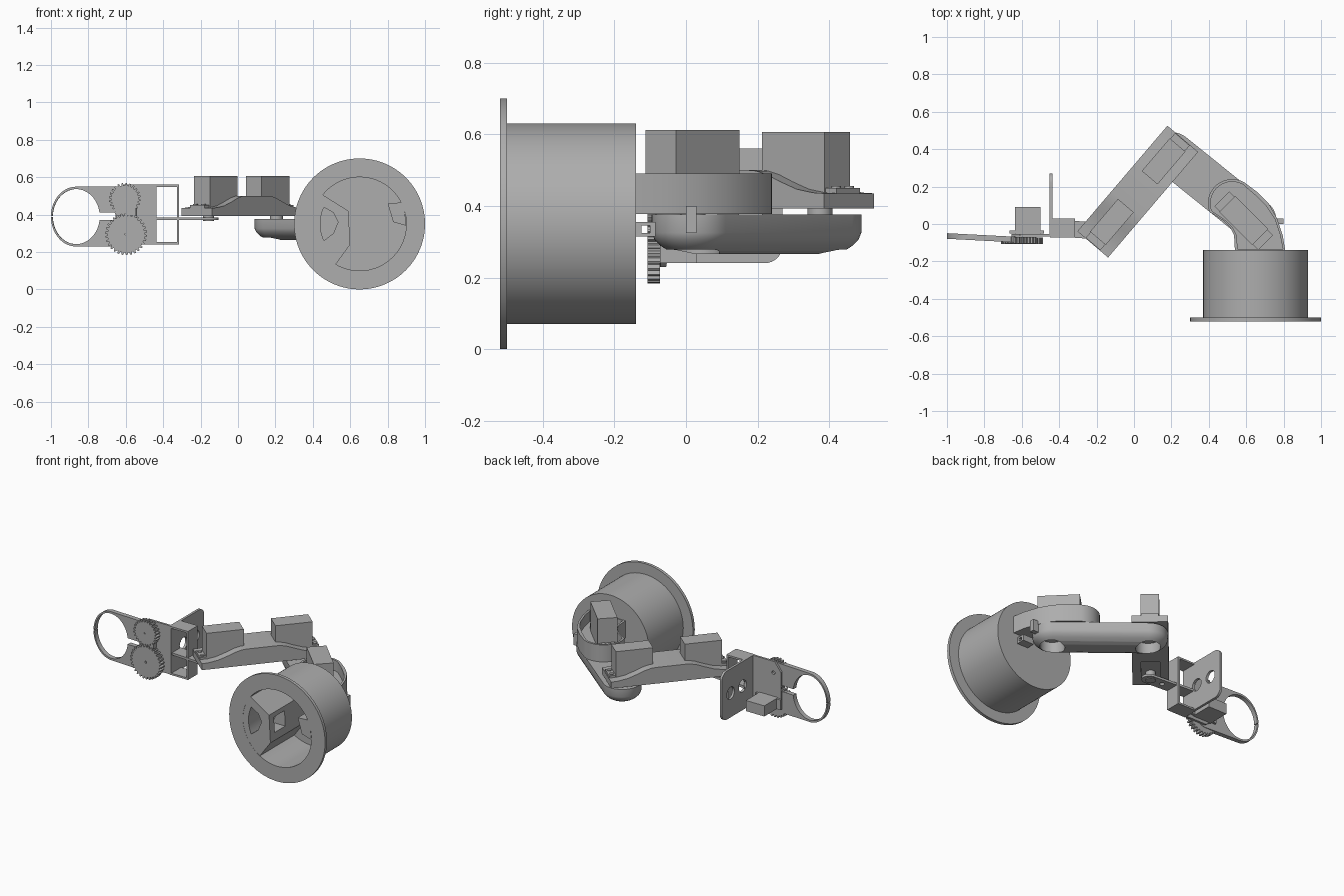
import bpy, bmesh, math
from mathutils import Matrix, Vector

if "Cube" in bpy.data.objects:
    bpy.data.objects.remove(bpy.data.objects["Cube"])

grey = bpy.data.materials.new("plain grey")
grey.use_nodes = True
grey.diffuse_color = (0.42, 0.42, 0.42, 1)
grey.node_tree.nodes["Principled BSDF"].inputs["Base Color"].default_value = (0.42, 0.42, 0.42, 1)


# ---- helpers ----
def loft(name, layers, axis="z"):
    """Skin a stack of (outline, height) layers and cap both ends."""
    bm = bmesh.new()
    rings = []
    for pts, h in layers:
        rings.append([bm.verts.new((a, b, h) if axis == "z" else (a, h, b)) for a, b in pts])
    n = len(rings[0])
    for lo, hi in zip(rings, rings[1:]):
        for i in range(n):
            j = (i + 1) % n
            bm.faces.new((lo[i], lo[j], hi[j], hi[i]))
    bm.faces.new(rings[0])
    bm.faces.new(rings[-1])
    bmesh.ops.recalc_face_normals(bm, faces=bm.faces)
    mesh = bpy.data.meshes.new(name)
    bm.to_mesh(mesh)
    bm.free()
    mesh.materials.append(grey)
    ob = bpy.data.objects.new(name, mesh)
    bpy.context.scene.collection.objects.link(ob)
    return ob


def prism(name, pts, lo, hi, axis="z"):
    return loft(name, [(pts, lo), (pts, hi)], axis)


def rect(a0, a1, b0, b1):
    return [(a0, b0), (a1, b0), (a1, b1), (a0, b1)]


def arc(c, r, start, end, n, rb=None):
    out = []
    for i in range(n + 1):
        t = math.radians(start + (end - start) * i / n)
        out.append((c[0] + r * math.cos(t), c[1] + (rb or r) * math.sin(t)))
    return out


def circle(c, r, n=48, rb=None):
    return arc(c, r, 0, 360, n, rb)[:-1]


def stadium(c1, c2, r, n=20):
    a = math.degrees(math.atan2(c2[1] - c1[1], c2[0] - c1[0]))
    return arc(c2, r, a - 90, a + 90, n) + arc(c1, r, a + 90, a + 270, n)


def turned(pts, c, angle):
    ca, sa = math.cos(angle), math.sin(angle)
    return [(c[0] + u * ca - v * sa, c[1] + u * sa + v * ca) for u, v in pts]


def cut(ob, *cutters):
    for tool in cutters:
        tool.hide_render = True
        mod = ob.modifiers.new("cut", "BOOLEAN")
        mod.operation, mod.solver, mod.object = "DIFFERENCE", "EXACT", tool
        bpy.context.view_layer.objects.active = ob
        bpy.ops.object.modifier_apply(modifier=mod.name)
        bpy.data.objects.remove(tool)
    return ob


def servo(name, c, angle, z0, z1, length, width):
    """Motor body with mounting ears and four screws."""
    half = length / 2
    prism(name + "_body", turned(rect(-half, half, -width / 2, width / 2), c, angle), z0, z1)
    ear = half + 0.04
    prism(name + "_ears", turned(rect(-ear, ear, -width / 2 + .004, width / 2 - .004), c, angle), z0, .45)
    for u in (-1, 1):
        for v in (-1, 1):
            spot = turned([(u * (half + .02), v * .028)], c, angle)[0]
            prism(name + "_screw", circle(spot, .013, 16), .445, .456)


def gear(name, c, r, teeth, lo, hi):
    pts = []
    for i in range(teeth):
        for k, rad in ((0, r - .013), (.3, r - .013), (.45, r), (.8, r)):
            t = 2 * math.pi * (i + k) / teeth
            pts.append((c[0] + rad * math.cos(t), c[1] + rad * math.sin(t)))
    ob = prism(name, pts, lo, hi, "y")
    return cut(ob, prism("bore", circle(c, .007, 12), lo - .1, hi + .1, "y"))


# ---- base drum, hollow from the front ----
hub = (.65, .35)
profile = [(.25, -.16), (.25, -.52), (.35, -.52), (.35, -.50), (.28, -.50), (.28, -.14)]
loft("base_drum", [(circle(hub, r, 96), y) for r, y in profile], "y")

wedge = [(.52, .13), (.60, .24), (.59, .42), (.43, .52)] + arc(hub, .252, 142, 240, 20)
pocket = arc(hub, .21, 155, 205, 12) + [(.51, .30), (.535, .36), (.51, .41)]
cut(prism("base_motor_housing", wedge, -.519, -.155, "y"),
    prism("pocket", pocket, -.6, -.2, "y"),
    prism("window", rect(.49, .65, -.47, -.36), .29, .39))
prism("base_wire_block", [(.80, .46), (.885, .465), (.90, .34), (.83, .36)], -.519, -.155, "y")

# ---- shoulder motor tray on the back of the drum ----
def tray_outline(d):
    left = [(.54 + d, -.15), (.535 + d, -.06), (.515 + d, -.02), (.475 + d, .02)]
    head = arc((.525, .11), .13 - d, 200, 60, 18)
    right = [(.66 - d, .17 - d), (.72 - d, .11 - d), (.765 - d, .03), (.795 - d, -.06), (.81 - d, -.15)]
    return left + head + right


cut(prism("shoulder_tray", tray_outline(0), .378, .49),
    prism("recess", [(x, max(y, -.135)) for x, y in tray_outline(.014)], .42, .6))
servo("shoulder_motor", (.587, .018), math.radians(-45), .41, .612, .25, .12)
prism("shoulder_side_bracket", rect(.74, .80, 0, .03), .325, .40)
cut(prism("shoulder_lower_bracket", rect(.70, .78, -.15, -.085), .315, .355),
    prism("slot", rect(.6, .9, -.125, -.1), .325, .345))

# ---- upper arm: rounded link with round openings underneath ----
shoulder, elbow = (.645, .02), (.205, .374)
steps = [(.116, .376), (.116, .325), (.108, .306), (.09, .288), (.068, .274), (.042, .265)]
cut(loft("upper_arm", [(stadium(shoulder, elbow, r), z) for r, z in steps]),
    *[prism("opening", circle(c, .074), .2, .345) for c in (shoulder, elbow)])

# ---- forearm: thin ends rising to a thick middle ----
mid, tilt = Vector((.02, .173)), math.atan2(.761, .649)
along = Vector((math.cos(tilt), math.sin(tilt)))
half_top = [(.371, .435), (.33, .437), (.27, .447), (.21, .468), (.16, .488), (.12, .498), (.09, .5)]
side = half_top + [(-t, z) for t, z in reversed(half_top)] + [(-.371, .393), (.371, .393)]
forearm = prism("forearm", side, -.108, .108, "y")
forearm.data.transform(Matrix.Translation((mid.x, mid.y, 0)) @ Matrix.Rotation(tilt, 4, "Z"))
cut(forearm, *[prism("slot", turned(rect(t - .11, t + .11, -.055, .055), mid, tilt), .35, .425)
               for t in (-.21, .21)])
for label, t in (("wrist", -.213), ("elbow", .213)):
    servo(label + "_motor", tuple(mid + along * t), tilt, .42, .607, .23, .11)

# ---- joint horns ----
wrist = tuple(mid - along * .275)
prism("shoulder_horn", circle(shoulder, .035, 24), .34, .39)
prism("elbow_horn", circle(elbow, .035, 24), .34, .43)
prism("wrist_horn", circle(wrist, .03, 24), .365, .43)

# ---- wrist tongue and box frame ----
tongue = [(-.44, .025), (-.44, -.065)] + arc((-.15, -.04), .045, -90, 90, 12)
cut(prism("wrist_tongue", tongue, .37, .385), prism("hole", circle((-.24, -.03), .015, 20), .3, .5))
cut(prism("wrist_frame", rect(-.45, -.315, .24, .56), -.072, .03, "y"),
    prism("inside", rect(-.438, -.327, .252, .548), -.2, .2, "y"),
    prism("hole", circle((-.38, .40), .001, 4), -.2, -.19, "y"))

# ---- tall side plate with two round holes ----
corner = .05
plate = [(-.065, .24)] + arc((.27 - corner, .24 + corner), corner, -90, 0, 8) \
    + arc((.27 - corner, .56 - corner), corner, 0, 90, 8) + [(-.065, .56)]
turn = Matrix(((0, 0, 1, 0), (1, 0, 0, 0), (0, 1, 0, 0), (0, 0, 0, 1)))


def x_prism(name, pts, lo, hi):
    ob = prism(name, pts, lo, hi)
    ob.data.transform(turn)
    return ob


cut(x_prism("side_plate", plate, -.452, -.436),
    *[x_prism("hole", circle((y, .40), .04, 32), -.46, -.42) for y in (.055, .18)])
cut(bpy.data.objects["wrist_frame"], x_prism("hole", circle((-.0, .40), .035, 32), -.46, -.42))

# ---- gripper mounting plate and motor ----
back = [(-.44, .24), (-.60, .24), (-.655, .28), (-.655, .50), (-.61, .56), (-.44, .56)]
cut(prism("gripper_plate", back, -.068, -.054, "y"),
    prism("hole", circle((-.6, .485), .012, 16), -.2, .1, "y"))
prism("gripper_motor", rect(-.635, -.5, .26, .33), -.06, .09, "y")
prism("gripper_motor_ears", rect(-.665, -.48, .262, .328), -.05, -.036, "y")

# ---- gears and the two curved fingers ----
gear("upper_gear", (-.605, .484), .085, 24, -.105, -.07)
gear("lower_gear", (-.598, .295), .112, 30, -.108, -.073)
grip = (-.865, .389)
outer = arc(grip, .135, 90, 270, 40, .16) + arc((-.61, .295), .066, -90, 0, 10) \
    + arc((-.61, .484), .066, 0, 90, 10)
fingers = cut(prism("gripper_fingers", outer, -.1, -.07, "y"),
              prism("grip_hole", circle(grip, .126, 64, .147), -.3, .1, "y"),
              prism("split", [(-.78, .37), (-.66, .37), (-.65, .385), (-.5, .387),
                              (-.5, .393), (-.65, .395), (-.66, .41), (-.78, .41)], -.3, .1, "y"),
              prism("tip_split", rect(-1.1, -.9, .386, .392), -.3, .1, "y"))
pivot = Matrix.Translation((-.6, -.088, 0))
fingers.data.transform(pivot @ Matrix.Rotation(math.radians(-3), 4, "Z") @ pivot.inverted())

# ---- smooth the round surfaces, keep the edges crisp ----
for ob in bpy.context.scene.objects:
    ob.select_set(ob.type == "MESH")
bpy.ops.object.shade_smooth_by_angle(angle=math.radians(30))
